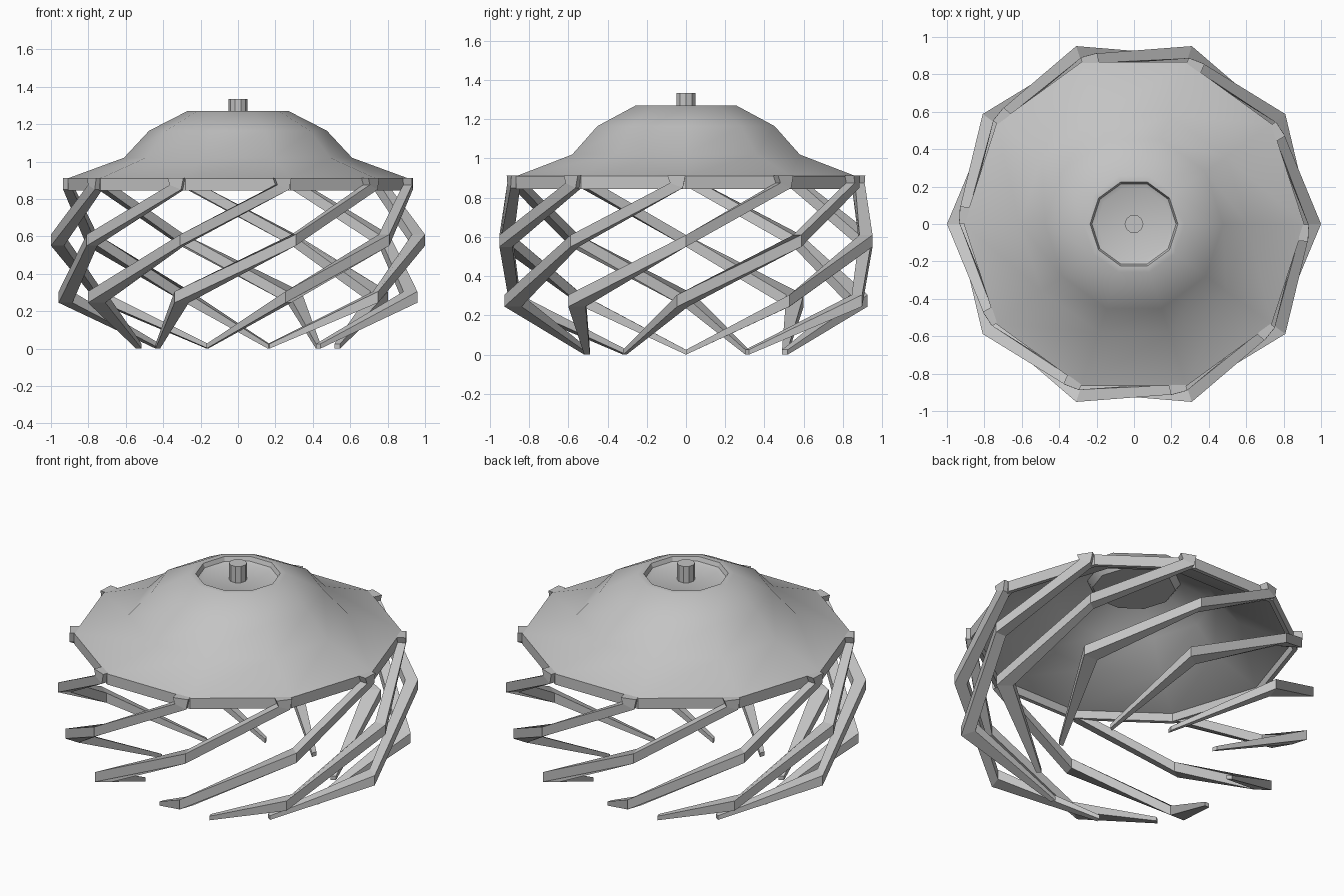
import bpy
import bmesh
from math import radians, cos, sin, tau

cube = bpy.data.objects.get("Cube")
if cube:
    bpy.data.objects.remove(cube, do_unlink=True)

SIDES = 10

grey = bpy.data.materials.new("plain_grey")
grey.use_nodes = True
colour = (0.55, 0.55, 0.55, 1)
grey.diffuse_color = colour
grey.node_tree.nodes["Principled BSDF"].inputs["Base Color"].default_value = colour


def polar(r, degrees, z):
    a = radians(degrees)
    return (r * cos(a), r * sin(a), z)


def add_object(name, bm):
    bmesh.ops.remove_doubles(bm, verts=bm.verts, dist=0.0005)
    bmesh.ops.recalc_face_normals(bm, faces=bm.faces)
    mesh = bpy.data.meshes.new(name)
    bm.to_mesh(mesh)
    bm.free()
    mesh.materials.append(grey)
    obj = bpy.data.objects.new(name, mesh)
    bpy.context.collection.objects.link(obj)
    return obj


def lathe(name, profile, sides):
    bm = bmesh.new()
    verts = [bm.verts.new((r, 0, z)) for r, z in profile]
    edges = [bm.edges.new(pair) for pair in zip(verts, verts[1:])]
    bmesh.ops.spin(bm, geom=verts + edges, cent=(0, 0, 0), axis=(0, 0, 1),
                   angle=tau, steps=sides, use_merge=True)
    return add_object(name, bm)


# Domed shell: underside, skirt, slope, rim and shallow recess
dome = lathe("dome_shell", [
    (0, 1.2), (0.23, 1.2), (0.26, 1.24), (0.455, 1.14), (0.59, 1.0),
    (0.885, 0.895), (0.885, 0.845), (0.91, 0.845), (0.91, 0.91),
    (0.61, 1.02), (0.475, 1.165), (0.27, 1.27), (0.235, 1.27),
    (0.225, 1.245), (0.2, 1.235), (0, 1.235)], SIDES)
bpy.ops.object.select_all(action="DESELECT")
dome.select_set(True)
bpy.context.view_layer.objects.active = dome
bpy.ops.object.shade_smooth_by_angle(angle=radians(30))

# Peg on top
lathe("top_peg", [(0, 1.21), (0.05, 1.21), (0.05, 1.335), (0, 1.335)], SIDES)


def section(outer, inner, upper, lower, skew=0):
    """Four corners; upper and lower are (angle, height)."""
    return [polar(outer, upper[0] - skew, upper[1]),
            polar(outer, lower[0] - skew, lower[1]),
            polar(inner, lower[0] + skew, lower[1]),
            polar(inner, upper[0] + skew, upper[1])]


# One spiralling arm, swept through bent and tapered sections
sections = [
    section(0.935, 0.885, (-5.8, 0.912), (-0.2, 0.912)),
    section(0.935, 0.885, (-5, 0.875), (-1, 0.85)),
    section(1.0, 0.93, (-36, 0.61), (-36, 0.55)),
    section(0.96, 0.885, (-73, 0.305), (-73, 0.245), 1.7),
    section(0.545, 0.515, (-108, 0.025), (-108, 0)),
]
bm = bmesh.new()
rings = [[bm.verts.new(p) for p in s] for s in sections]
for a, b in zip(rings, rings[1:]):
    for i in range(4):
        j = (i + 1) % 4
        bm.faces.new((a[i], a[j], b[j], b[i]))
bm.faces.new(rings[0])
bm.faces.new(rings[-1])
first_arm = add_object("arm_1", bm)

# Remaining arms around the rim
for n in range(1, SIDES):
    arm = bpy.data.objects.new(f"arm_{n + 1}", first_arm.data)
    arm.rotation_euler.z = tau * n / SIDES
    bpy.context.collection.objects.link(arm)
